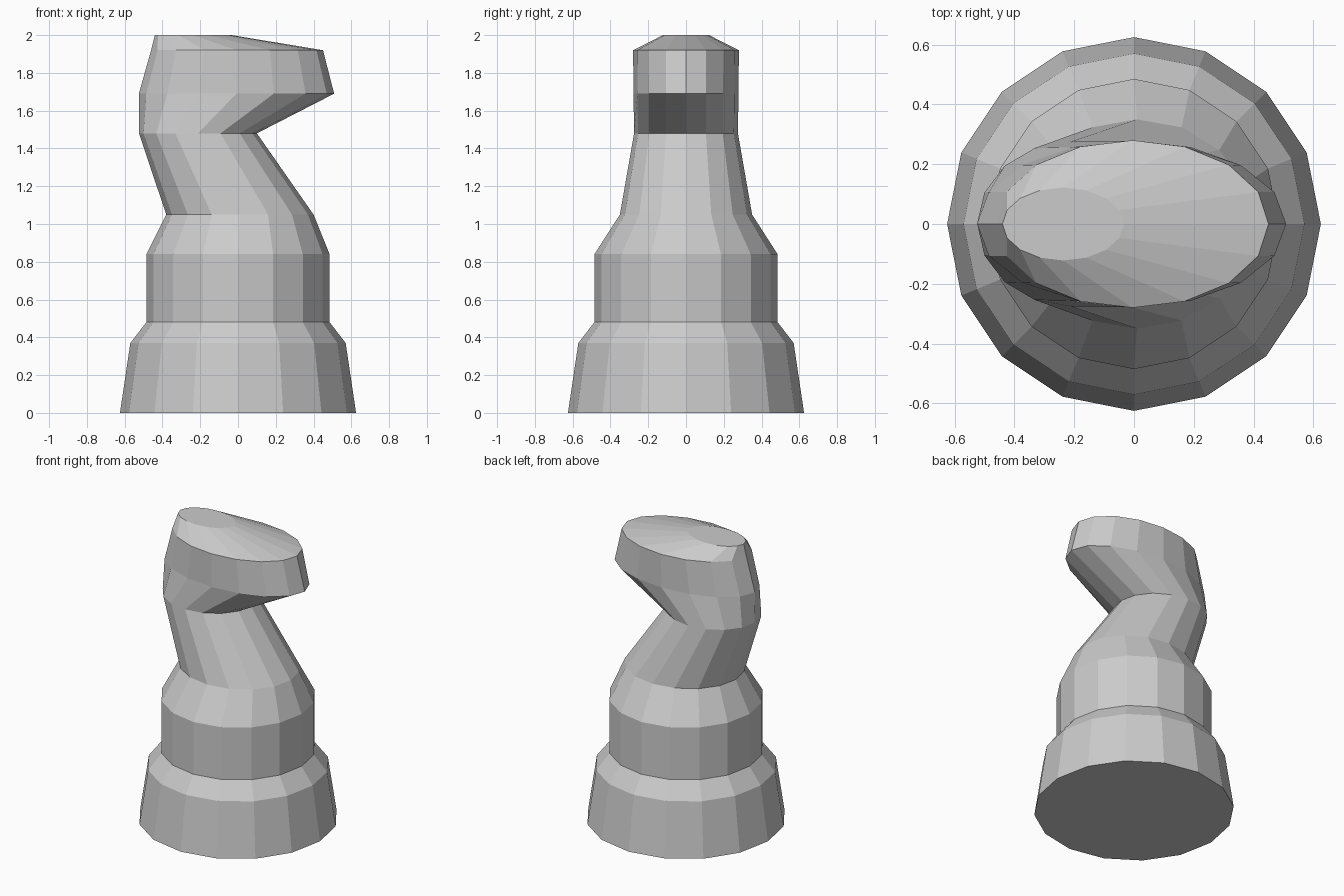
import bpy, bmesh
from math import cos, sin, tau

if "Cube" in bpy.data.objects:
    bpy.data.objects.remove(bpy.data.objects["Cube"])

SIDES = 16
# Cross-sections from bottom to top: height, centre x, radius x, radius y
SECTIONS = [
    (0.00, 0.0, 0.625, 0.625),
    (0.37, 0.0, 0.57, 0.57),
    (0.48, 0.0, 0.485, 0.485),
    (0.84, 0.0, 0.485, 0.485),
    (1.05, 0.01, 0.39, 0.35),
    (1.48, -0.212, 0.312, 0.275),
    (1.69, -0.008, 0.517, 0.278),
    (1.92, -0.005, 0.455, 0.28),
    (2.00, -0.237, 0.203, 0.122),
]

bm = bmesh.new()
rings = [[bm.verts.new((cx + rx * cos(tau * i / SIDES), ry * sin(tau * i / SIDES), z))
          for i in range(SIDES)] for z, cx, rx, ry in SECTIONS]

# Side walls between neighbouring sections
for low, high in zip(rings, rings[1:]):
    for i in range(SIDES):
        j = (i + 1) % SIDES
        bm.faces.new((low[i], low[j], high[j], high[i]))

# Flat bottom and top
bm.faces.new(rings[0][::-1])
bm.faces.new(rings[-1])
bm.normal_update()

mesh = bpy.data.meshes.new("chess_knight")
bm.to_mesh(mesh)
bm.free()
bpy.context.collection.objects.link(bpy.data.objects.new("chess_knight", mesh))
